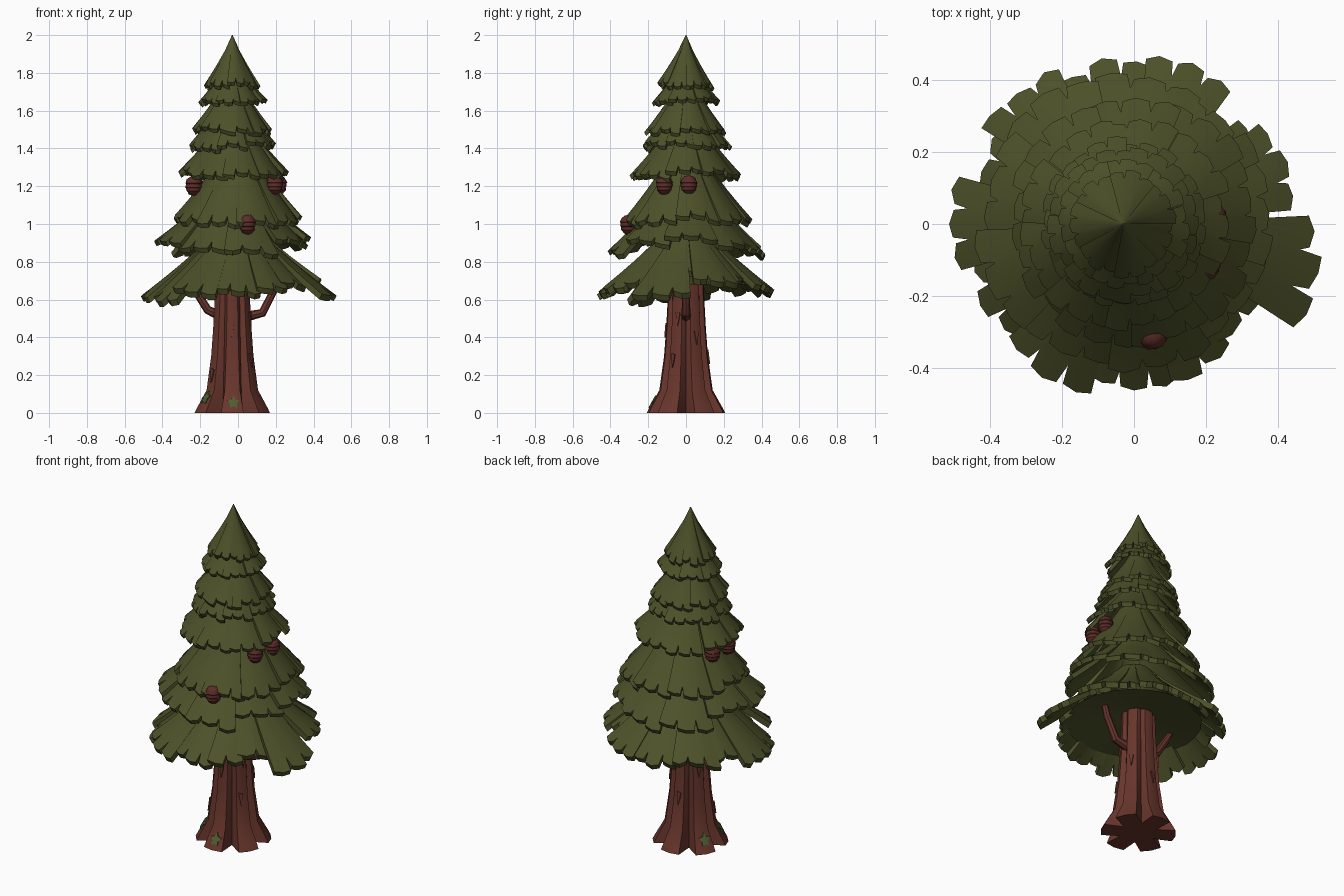
import bpy, bmesh, math, random
from math import sin, cos, pi, radians
from mathutils import Vector
from mathutils.bvhtree import BVHTree

if "Cube" in bpy.data.objects:
    bpy.data.objects.remove(bpy.data.objects["Cube"])

random.seed(4)
rnd = random.uniform


def material(name, rgb):
    m = bpy.data.materials.new(name)
    m.diffuse_color = (*rgb, 1)
    m.use_nodes = True
    m.node_tree.nodes["Principled BSDF"].inputs["Base Color"].default_value = m.diffuse_color
    return m


GREEN = material("needle green", (0.074, 0.082, 0.022))
BARK = material("red brown bark", (0.138, 0.036, 0.025))
CONE = material("dark cone brown", (0.11, 0.026, 0.021))
MOSS = material("moss green", (0.074, 0.115, 0.028))


def finish(bm, name, mat, angle=35):
    bmesh.ops.recalc_face_normals(bm, faces=bm.faces)
    me = bpy.data.meshes.new(name)
    bm.to_mesh(me)
    bm.free()
    me.materials.append(mat)
    for p in me.polygons:
        p.use_smooth = True
    me.set_sharp_from_angle(angle=radians(angle))
    ob = bpy.data.objects.new(name, me)
    bpy.context.collection.objects.link(ob)
    return ob


# One thick foliage panel with a toothed lower edge
def petal(bm, cx, rt, zt, rb, zb, ang, width, teeth, lift, th):
    cols = []                                   # (u across panel, t at lower edge)
    for k in range(teeth):
        end = 1 + rnd(-0.06, 0.03)
        cols += [((k + 0.08) / teeth, end - 0.02), ((k + 0.5) / teeth, end + 0.01),
                 ((k + 0.9) / teeth, end + rnd(-0.03, 0.02))]
        if k < teeth - 1:
            cols.append(((k + 1) / teeth, 0.87))
    outer, inner = [], []
    for u, end in cols:
        a = ang + (u - 0.5) * width
        top, bot = [], []
        for t in (0, 0.25, 0.5, 0.7, 0.84, end):
            off = lift * t * (0.5 - u) * 1.4 + 0.5 * lift * t * (sin(pi * u) - 0.6)
            r = rt + (rb - rt) * t + off * 0.5
            z = zt + (zb - zt) * t ** 0.85 + off * 0.7
            for lst, rr, zz in ((top, r, z), (bot, r - 0.45 * th, z - 0.85 * th)):
                rr = max(rr, 0.002)
                lst.append(bm.verts.new((cx + rr * cos(a), rr * sin(a), zz)))
        outer.append(top)
        inner.append(bot)
    n, m = len(cols), len(outer[0])
    for i in range(n - 1):
        for j in range(m - 1):
            for g in (outer, inner):
                bm.faces.new((g[i][j], g[i + 1][j], g[i + 1][j + 1], g[i][j + 1]))
        for j in (0, m - 1):
            bm.faces.new((outer[i][j], outer[i + 1][j], inner[i + 1][j], inner[i][j]))
    for i in (0, n - 1):
        for j in range(m - 1):
            bm.faces.new((outer[i][j], outer[i][j + 1], inner[i][j + 1], inner[i][j]))


# Shallow cone closing a tier from below
def underside(bm, cx, r0, z0, r1, z1):
    a, b = [[bm.verts.new((cx + r * cos(k * pi / 12), r * sin(k * pi / 12), z)) for k in range(24)]
            for r, z in ((r0, z0), (r1, z1))]
    for k in range(24):
        j = (k + 1) % 24
        bm.faces.new((a[k], a[j], b[j], b[k]))


# Upper tiers: centre x, top radius, top z, rim radius, rim z, panels, droop at front and back
TIERS = [
    (-0.03, 0.002, 2.00, 0.147, 1.735, 7, 0.00),
    (-0.03, 0.05, 1.82, 0.18, 1.65, 8, 0.00),
    (-0.03, 0.05, 1.74, 0.21, 1.495, 8, 0.00),
    (-0.025, 0.08, 1.63, 0.232, 1.415, 9, 0.00),
    (-0.02, 0.09, 1.52, 0.29, 1.27, 9, 0.01),
    (0.0, 0.09, 1.37, 0.345, 1.035, 9, 0.02),
    (-0.015, 0.13, 1.17, 0.41, 0.935, 9, 0.08),
]
for i, (cx, rt, zt, rb, zb, n, droop) in enumerate(TIERS):
    bm = bmesh.new()
    start = rnd(0, 6)
    for k in range(n):
        a = start + 2 * pi * k / n + rnd(-0.05, 0.05)
        petal(bm, cx, rt, zt, rb * rnd(0.97, 1.03), zb - droop * abs(sin(a)) + rnd(-0.012, 0.012),
              a, 2 * pi / n * 1.14, 3, 0.009 + 0.02 * rb, 0.018 + 0.025 * rb)
    finish(bm, f"foliage_tier_{i + 1}", GREEN)

# Bottom tier: angle, width, rim radius, rim z, teeth of each uneven panel (last one backs the gap)
SKIRT = [(-15, 38, 0.525, 0.625, 3), (22, 36, 0.46, 0.69, 3), (46, 22, 0.40, 0.70, 2), (70, 34, 0.475, 0.66, 3),
         (101, 36, 0.455, 0.645, 3), (132, 34, 0.50, 0.66, 3), (155, 24, 0.46, 0.66, 2), (180, 32, 0.52, 0.61, 3),
         (208, 34, 0.475, 0.595, 3), (239, 36, 0.485, 0.645, 3), (270, 34, 0.46, 0.64, 3),
         (296, 28, 0.46, 0.65, 2), (320, 34, 0.42, 0.67, 2), (4, 50, 0.34, 0.745, 3)]
bm = bmesh.new()
for a, w, rb, zb, teeth in SKIRT:
    petal(bm, 0, 0.09, 1.0, rb, zb, radians(a), radians(w), teeth, 0.017, 0.034)
underside(bm, 0, 0.05, 0.735, 0.37, 0.68)
finish(bm, "foliage_bottom_tier", GREEN)

# Trunk: six-lobed rings flaring into blunt roots (z, lobe radius, valley factor)
CX = -0.03
bm = bmesh.new()
rings = []
for z, r, v in ((0, 0.205, 0.55), (0.03, 0.19, 0.57), (0.12, 0.14, 0.72), (0.3, 0.115, 0.8),
                (0.45, 0.104, 0.83), (0.6, 0.096, 0.85), (0.8, 0.09, 0.88)):
    ring = []
    for k in range(6):
        for f, s in ((-0.28, 1.0), (0, 1.01), (0.28, 1.0), (0.44, v + 0.03), (0.5, v - 0.04), (0.56, v + 0.03)):
            a = radians(270 + 60 * (k + f))
            ring.append(bm.verts.new((CX + r * s * cos(a), r * s * sin(a), z)))
    rings.append(ring)
for lo, hi in zip(rings, rings[1:]):
    for i in range(len(lo)):
        j = (i + 1) % len(lo)
        bm.faces.new((lo[i], lo[j], hi[j], hi[i]))
bm.faces.new(rings[0])
bm.faces.new(rings[-1])
bm.normal_update()
bark_tree = BVHTree.FromBMesh(bm)
finish(bm, "trunk", BARK, 25)


# Thin plate wrapped on the bark: every point is dropped onto the surface by a ray
def plate(name, ang, z, pts, mat, depth):
    d = Vector((cos(radians(ang)), sin(radians(ang)), 0))
    side = Vector((0, 0, 1)).cross(d)
    bm = bmesh.new()
    lo, hi = [], []
    for x, y in pts + [(0, 0)]:
        origin = Vector((CX, 0, z + y)) + side * x + d
        p = bark_tree.ray_cast(origin, -d)[0]
        lo.append(bm.verts.new(p - d * 0.002))
        hi.append(bm.verts.new(p + d * depth))
    n = len(pts)
    for i in range(n):
        j = (i + 1) % n
        bm.faces.new((lo[i], lo[j], hi[j], hi[i]))
        bm.faces.new((hi[i], hi[j], hi[n]))
        bm.faces.new((lo[i], lo[j], lo[n]))
    finish(bm, name, mat)


# Star-shaped moss patches on three roots
star = [((0.034 if i % 2 == 0 else 0.019) * cos(i * pi / 5 + 0.3),
         (0.036 if i % 2 == 0 else 0.02) * sin(i * pi / 5 + 0.3)) for i in range(10)]
for i, (a, z) in enumerate(((272, 0.055), (212, 0.08), (152, 0.07))):
    plate(f"moss_patch_{i + 1}", a, z, star, MOSS, 0.007)

# Raised bark chips
chip = [(-0.012, 0.035), (0.012, 0.03), (0.008, -0.005), (0, -0.04), (-0.006, -0.005)]
for i, (a, z) in enumerate(((268, 0.44), (325, 0.28), (215, 0.2), (30, 0.4), (92, 0.3), (150, 0.46), (335, 0.5))):
    plate(f"bark_chip_{i + 1}", a, z, chip, BARK, 0.007)


# Bent side branches
def branch(name, pts):
    bm = bmesh.new()
    prev = None
    for i, (x, z, r) in enumerate(pts):
        a, b = pts[max(i - 1, 0)], pts[min(i + 1, len(pts) - 1)]
        t = Vector((b[0] - a[0], 0, b[1] - a[1])).normalized()
        u = Vector((0, 1, 0))
        w = t.cross(u)
        ring = [bm.verts.new(Vector((x, 0, z)) + (u * cos(k * pi / 4) + w * sin(k * pi / 4)) * r) for k in range(8)]
        if prev:
            for k in range(8):
                bm.faces.new((prev[k], prev[(k + 1) % 8], ring[(k + 1) % 8], ring[k]))
        else:
            bm.faces.new(ring)
        prev = ring
    bm.faces.new(prev)
    finish(bm, name, BARK)


branch("right_branch", [(0.0, 0.5, 0.03), (0.13, 0.53, 0.023), (0.19, 0.65, 0.02), (0.21, 0.72, 0.017)])
branch("left_branch", [(-0.06, 0.5, 0.03), (-0.16, 0.545, 0.023), (-0.23, 0.655, 0.02), (-0.26, 0.71, 0.016)])


# Pine cones: stepped rows of scales
def pine_cone(name, x, y, z):
    bm = bmesh.new()
    prof = [(-0.05, 0.01), (-0.042, 0.026), (-0.03, 0.033), (-0.026, 0.038), (-0.01, 0.039), (-0.006, 0.043),
            (0.012, 0.041), (0.016, 0.044), (0.032, 0.037), (0.036, 0.036), (0.048, 0.022), (0.052, 0.006)]
    prev = None
    for i, (h, r) in enumerate(prof):
        ring = []
        for k in range(14):
            a = 2 * pi * k / 14
            rr = r * (1.05 if (k + i // 2) % 2 else 0.96)
            ring.append(bm.verts.new((x + rr * cos(a), y + rr * sin(a), z + h)))
        if prev:
            for k in range(14):
                bm.faces.new((prev[k], prev[(k + 1) % 14], ring[(k + 1) % 14], ring[k]))
        else:
            bm.faces.new(ring)
        prev = ring
    bm.faces.new(prev)
    finish(bm, name, CONE, 40)


for i, p in enumerate(((0.05, -0.305, 0.995), (0.195, -0.115, 1.205), (0.215, 0.015, 1.205),
                       (-0.235, -0.06, 1.2), (-0.225, 0.07, 1.2))):
    pine_cone(f"pine_cone_{i + 1}", *p)
